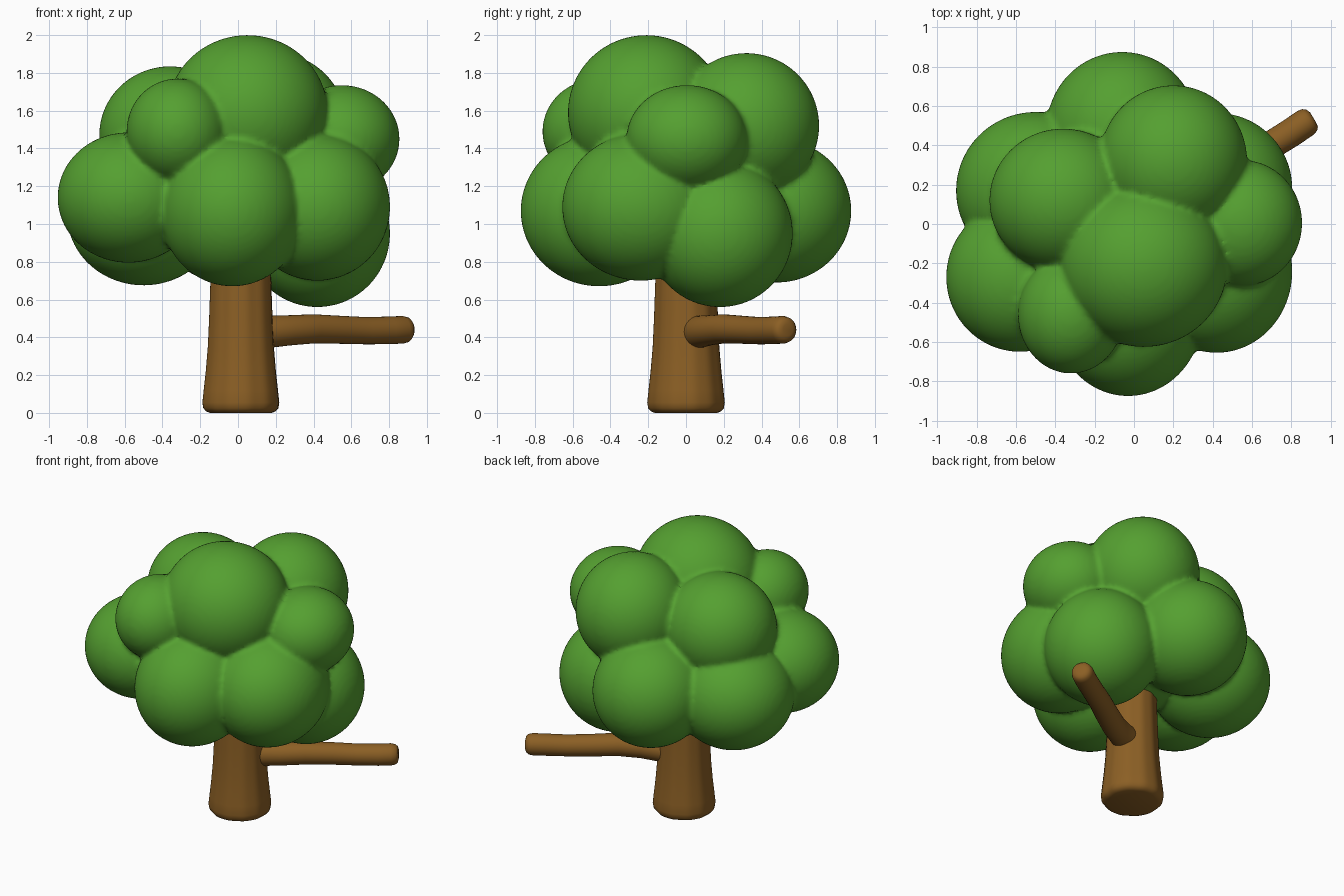
import bpy, bmesh, math
from mathutils import Vector, Matrix

if "Cube" in bpy.data.objects:
    bpy.data.objects.remove(bpy.data.objects["Cube"])


def material(name, rgb):
    m = bpy.data.materials.new(name)
    m.diffuse_color = (*rgb, 1)
    m.use_nodes = True
    m.node_tree.nodes["Principled BSDF"].inputs["Base Color"].default_value = m.diffuse_color
    return m


leaf_green = material("leaf_green", (0.09, 0.35, 0.03))
bark_brown = material("bark_brown", (0.26, 0.115, 0.018))


def add_object(name, bm, mat):
    mesh = bpy.data.meshes.new(name)
    bmesh.ops.recalc_face_normals(bm, faces=bm.faces)
    for f in bm.faces:
        f.smooth = True
    bm.to_mesh(mesh)
    bm.free()
    mesh.materials.append(mat)
    ob = bpy.data.objects.new(name, mesh)
    bpy.context.collection.objects.link(ob)
    return ob


def tube(name, path, mat, sides=48, grooves=0, depth=0.0):
    """Closed round tube through (x, y, z, radius) points."""
    bm = bmesh.new()
    pts = [Vector(p[:3]) for p in path]
    rings = []
    for i, p in enumerate(pts):
        d = (pts[min(i + 1, len(pts) - 1)] - pts[max(i - 1, 0)]).normalized()
        u = d.cross(Vector((0.3, -1, 0.1)) if abs(d.z) > 0.9 else Vector((0, 0, 1))).normalized()
        v = d.cross(u)
        ring = []
        for k in range(sides):
            a = 2 * math.pi * k / sides
            r = path[i][3] + depth * math.cos(grooves * a) * math.cos(3 * a + 1)
            ring.append(bm.verts.new(p + (u * math.cos(a) + v * math.sin(a)) * r))
        rings.append(ring)
    for a, b in zip(rings, rings[1:]):
        for k in range(sides):
            j = (k + 1) % sides
            bm.faces.new((a[k], a[j], b[j], b[k]))
    bm.faces.new(rings[0])
    bm.faces.new(rings[-1])
    return add_object(name, bm, mat)


# Trunk: flared base with a rounded foot
trunk = tube("trunk", [
    (0.015, 0, 0.0, 0.165), (0.015, 0, 0.008, 0.185), (0.015, 0, 0.025, 0.2),
    (0.015, 0, 0.055, 0.205), (0.015, 0, 0.12, 0.198), (0.015, 0, 0.22, 0.187),
    (0.015, 0, 0.35, 0.176), (0.015, 0, 0.5, 0.169), (0.015, 0, 0.7, 0.162),
    (0.015, 0, 1.0, 0.155)], bark_brown, 72, 9, 0.003)

# Side branch: slightly wavy with a blunt tip
branch = tube("branch", [
    (0.06, 0.04, 0.425, 0.085), (0.17, 0.075, 0.43, 0.085), (0.27, 0.12, 0.437, 0.08),
    (0.40, 0.20, 0.445, 0.077), (0.54, 0.30, 0.44, 0.074), (0.68, 0.39, 0.435, 0.072),
    (0.80, 0.465, 0.437, 0.073), (0.87, 0.513, 0.44, 0.073), (0.893, 0.529, 0.44, 0.067),
    (0.906, 0.538, 0.44, 0.052), (0.911, 0.541, 0.44, 0.03)], bark_brown, 32)

for ob in (trunk, branch):
    ob.select_set(True)
    bpy.context.view_layer.objects.active = ob
    bpy.ops.object.shade_smooth_by_angle(angle=math.radians(50))
    ob.select_set(False)

# Foliage: overlapping lobes (centre, radii) merged into one skin
lobes = [
    ((0.05, -0.21, 1.59), (0.425, 0.415, 0.41)),   # crown
    ((0.20, 0.32, 1.52), (0.375, 0.385, 0.385)),   # upper back right
    ((-0.36, 0.12, 1.47), (0.375, 0.365, 0.365)),  # upper back left
    ((-0.32, -0.46, 1.49), (0.27, 0.3, 0.28)),     # small front left
    ((0.55, 0.005, 1.45), (0.305, 0.32, 0.285)),   # small right
    ((-0.58, -0.27, 1.14), (0.375, 0.38, 0.345)),  # lower left front
    ((-0.03, -0.46, 1.07), (0.38, 0.415, 0.4)),    # lower front
    ((0.42, -0.24, 1.09), (0.385, 0.415, 0.39)),   # lower right front
    ((0.42, 0.18, 0.95), (0.385, 0.385, 0.39)),    # lower right back
    ((-0.06, 0.48, 1.07), (0.385, 0.395, 0.38)),   # lower back
    ((-0.50, 0.17, 1.05), (0.405, 0.4, 0.375)),    # lower left back
    ((0.0, 0.0, 1.2), (0.45, 0.45, 0.45)),         # core
]
bm = bmesh.new()
for centre, radii in lobes:
    bmesh.ops.create_icosphere(
        bm, subdivisions=5, radius=1,
        matrix=Matrix.Translation(centre) @ Matrix.Diagonal((*radii, 1)))
foliage = add_object("foliage", bm, leaf_green)
skin = foliage.modifiers.new("skin", 'REMESH')
skin.mode = 'VOXEL'
skin.voxel_size = 0.018
skin.use_smooth_shade = True
soften = foliage.modifiers.new("soften", 'SMOOTH')
soften.factor = 0.5
soften.iterations = 3
